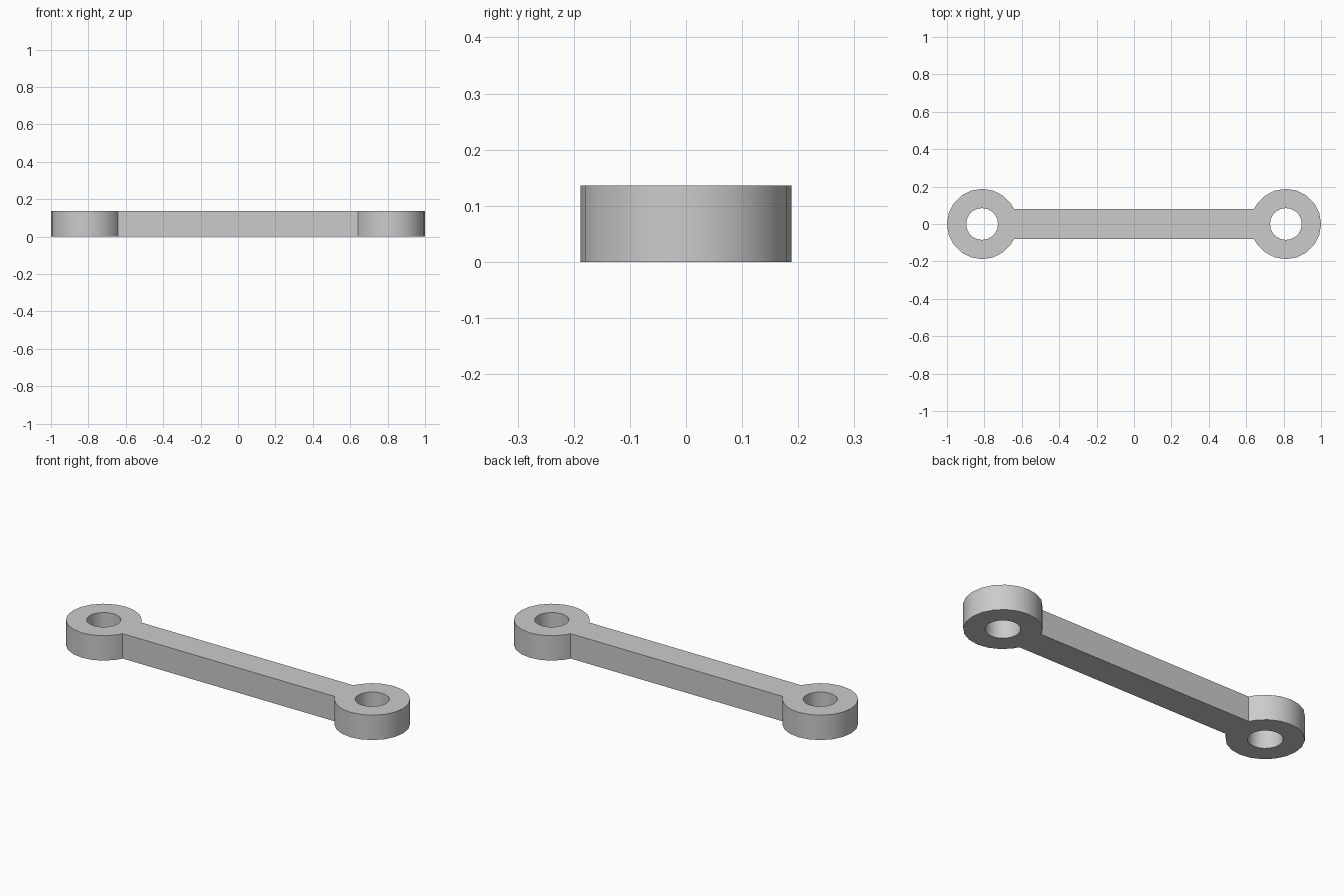
import bpy, bmesh
from math import sin, cos, pi, asin, radians

cube = bpy.data.objects.get("Cube")
if cube:
    bpy.data.objects.remove(cube, do_unlink=True)

RING_R, HOLE_R, BAR_HALF, HEIGHT = 0.188, 0.085, 0.08, 0.136
CENTRE = 1 - RING_R
SIDES = 20
STEP = 2 * pi / SIDES

grey = bpy.data.materials.new("light grey")
grey.use_nodes = True
colour = (0.6, 0.6, 0.6, 1)
grey.diffuse_color = colour
grey.node_tree.nodes["Principled BSDF"].inputs["Base Color"].default_value = colour


def arc(side, radius, angles):
    """Points on a circle round one end; side mirrors it left or right."""
    return [(side * (CENTRE - radius * cos(a)), -side * radius * sin(a)) for a in angles]


def add_loop(bm, points):
    verts = [bm.verts.new((x, y, 0)) for x, y in points]
    return [bm.edges.new((v, verts[i - 1])) for i, v in enumerate(verts)]


# Outline: two round eyes whose arcs stop where the straight bar meets them
joint = asin(BAR_HALF / RING_R)
grid = [i * STEP for i in range(SIDES)]
eye = [joint] + [a for a in grid if joint < a < 2 * pi - joint] + [2 * pi - joint]

bm = bmesh.new()
edges = add_loop(bm, arc(1, RING_R, eye) + arc(-1, RING_R, eye))

# Pin holes
for side in (1, -1):
    edges += add_loop(bm, arc(side, HOLE_R, grid))

# Fill the flat plate between the loops and raise it to full thickness
bmesh.ops.triangle_fill(bm, edges=edges, use_beauty=True, normal=(0, 0, 1))
raised = bmesh.ops.extrude_face_region(bm, geom=bm.faces[:], use_keep_orig=True)
top = [g for g in raised["geom"] if isinstance(g, bmesh.types.BMVert)]
bmesh.ops.translate(bm, verts=top, vec=(0, 0, HEIGHT))
bmesh.ops.recalc_face_normals(bm, faces=bm.faces[:])

mesh = bpy.data.meshes.new("connecting_link")
bm.to_mesh(mesh)
bm.free()
mesh.materials.append(grey)
link = bpy.data.objects.new("connecting_link", mesh)
bpy.context.collection.objects.link(link)

# Smooth round walls, crisp rims and joints
bpy.ops.object.select_all(action="DESELECT")
link.select_set(True)
bpy.context.view_layer.objects.active = link
bpy.ops.object.shade_smooth_by_angle(angle=radians(30))
